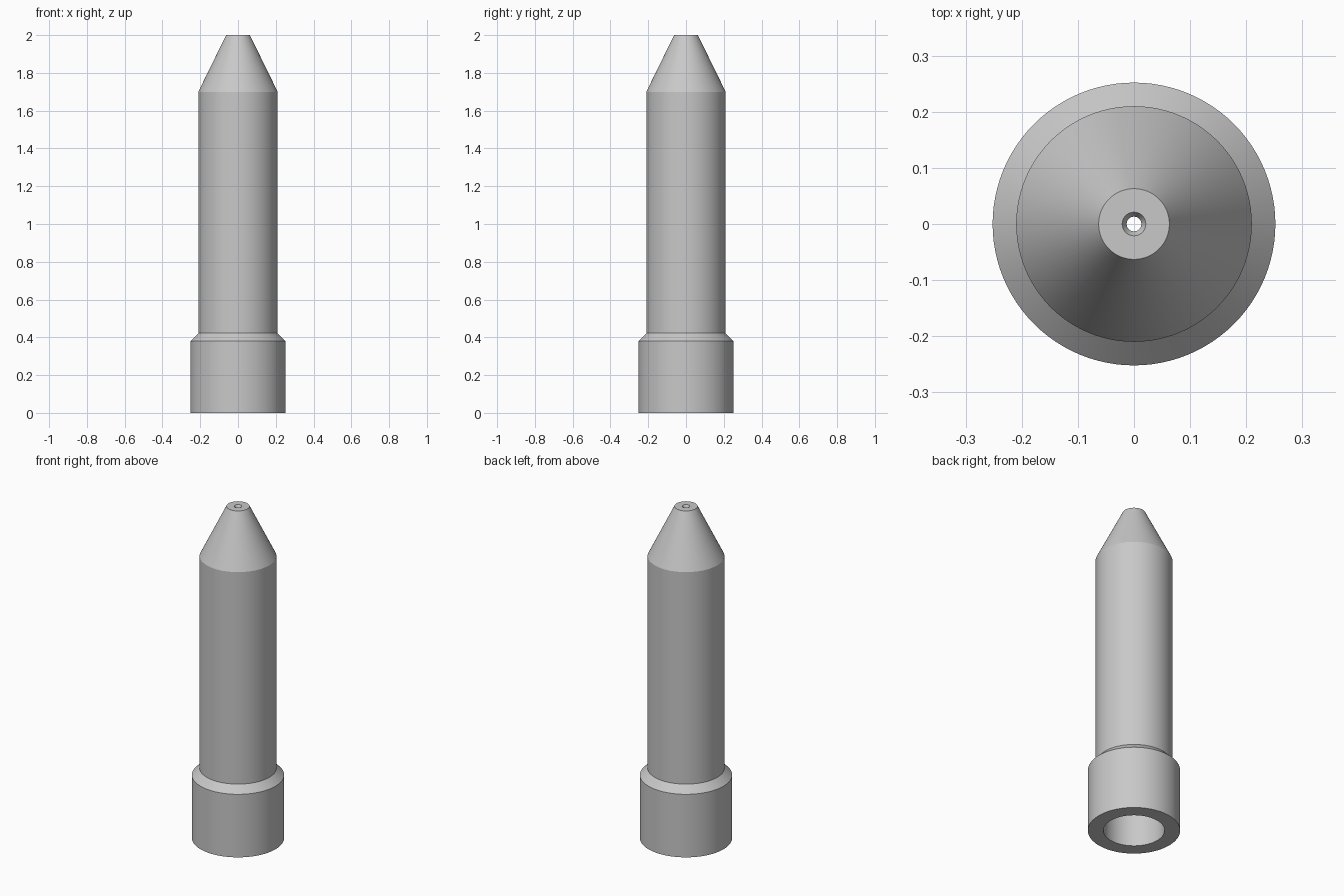
import bpy
import bmesh
import math
from mathutils import Matrix, Vector

cube = bpy.data.objects.get("Cube")
if cube:
    bpy.data.objects.remove(cube, do_unlink=True)

SEGMENTS = 96

# Single plain metal colour
grey = bpy.data.materials.new("light_grey")
grey.use_nodes = True
colour = (0.58, 0.58, 0.58, 1.0)
grey.diffuse_color = colour
grey.node_tree.nodes["Principled BSDF"].inputs["Base Color"].default_value = colour


def lathe(name, profile, material):
    """Revolve a closed (radius, height) profile around z."""
    bm = bmesh.new()
    rings = []
    for i in range(SEGMENTS):
        turn = Matrix.Rotation(math.tau * i / SEGMENTS, 3, 'Z')
        rings.append([bm.verts.new(turn @ Vector((r, 0, z))) for r, z in profile])
    for i, ring in enumerate(rings):
        after = rings[(i + 1) % SEGMENTS]
        for j in range(len(profile)):
            k = (j + 1) % len(profile)
            bm.faces.new((ring[j], after[j], after[k], ring[k]))
    bmesh.ops.recalc_face_normals(bm, faces=bm.faces)
    mesh = bpy.data.meshes.new(name)
    bm.to_mesh(mesh)
    bm.free()
    mesh.materials.append(material)
    obj = bpy.data.objects.new(name, mesh)
    bpy.context.collection.objects.link(obj)
    bpy.ops.object.select_all(action='DESELECT')
    obj.select_set(True)
    bpy.context.view_layer.objects.active = obj
    bpy.ops.object.shade_smooth_by_angle(angle=math.radians(20))
    return obj


# Outer wall: collar, chamfer, barrel, tapered tip
outer = [(0.252, 0), (0.252, 0.38), (0.21, 0.422), (0.21, 1.7), (0.063, 2.0)]
# Inner wall: countersunk outlet, tapered throat, wide bore open at the base
inner = [(0.021, 2.0), (0.013, 1.985), (0.013, 1.93), (0.167, 1.64), (0.167, 0)]

lathe("nozzle_body", outer + inner, grey)
